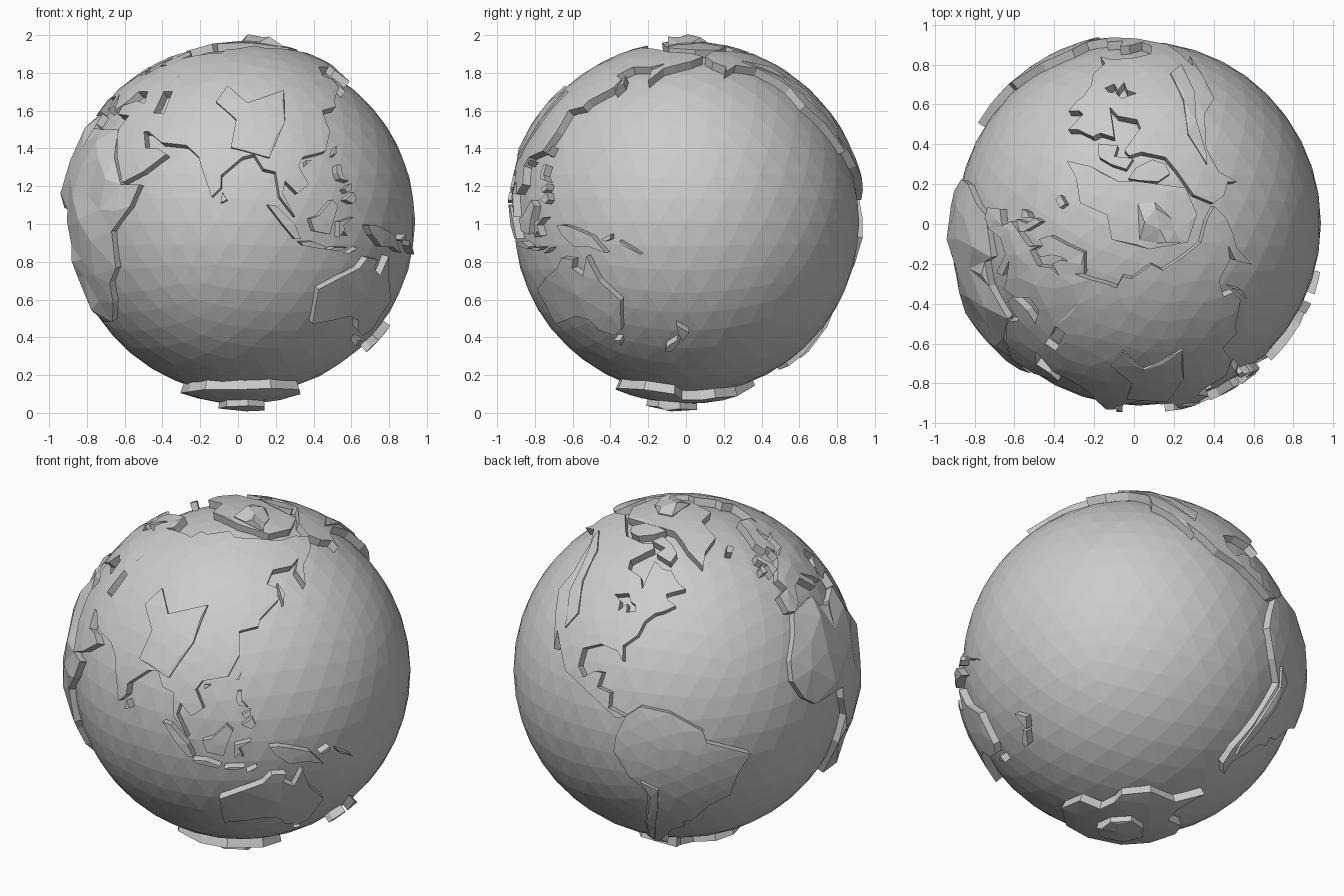
import bpy, bmesh, math, random
from mathutils import Vector
from mathutils.geometry import delaunay_2d_cdt

if "Cube" in bpy.data.objects:
    bpy.data.objects.remove(bpy.data.objects["Cube"])

random.seed(4)
CENTER = Vector((0.024, 0.003, 1.012))
SEA, LAND, BASE = 0.914, 0.957, 0.88


def direction(lon, lat):
    a, b = math.radians(lon - 87), math.radians(lat)
    return Vector((math.cos(b) * math.sin(a), -math.cos(b) * math.cos(a), math.sin(b)))


def inside(p, ring):
    """Even-odd point in polygon test."""
    hit = False
    for a, b in zip(ring, ring[1:] + ring[:1]):
        if (a.y > p.y) != (b.y > p.y) and p.x < a.x + (p.y - a.y) * (b.x - a.x) / (b.y - a.y):
            hit = not hit
    return hit


def land(name, outline, top=LAND, bump=0.0, step=0.12, lake=()):
    """Raised spherical plate with the given (longitude, latitude) outline."""
    dirs = [direction(*p) for p in outline]
    n = sum(dirs, Vector()).normalized()
    u = n.orthogonal().normalized()
    v = n.cross(u)

    def flat(d):
        t = d - n * d.dot(n)
        return Vector((t.dot(u), t.dot(v))).normalized() * n.angle(d)

    coast = [flat(d) for d in dirs]
    shore = [flat(direction(*p)) for p in lake]
    pts, edges = [], []
    for ring in (coast, shore):
        k, m = len(pts), len(ring)
        edges += [(k + i, k + (i + 1) % m) for i in range(m)]
        pts += ring
    count = len(pts)
    # interior points so the plate follows the globe
    reach = int(max(p.length for p in pts) / step) + 1
    for i in range(-reach, reach + 1):
        for j in range(-reach, reach + 1):
            p = Vector(((i + 0.5 * (j % 2)) * step, j * step * 0.87))
            p += Vector((random.uniform(-.2, .2), random.uniform(-.2, .2))) * step
            if min((p - q).length for q in pts[:count]) > step * 0.35:
                pts.append(p)
    verts, _, faces, orig, _, _ = delaunay_2d_cdt(pts, edges, [], 0, 1e-5)
    bm = bmesh.new()
    made = []
    for p, o in zip(verts, orig):
        a = p.length
        d = n if a < 1e-9 else n * math.cos(a) + (u * p.x + v * p.y) * (math.sin(a) / a)
        inner = bool(o) and min(o) >= count
        r = top + (bump * random.uniform(0.1, 1.0) if inner else 0)
        made.append(bm.verts.new(d * r))
    for f in faces:
        mid = sum((verts[i] for i in f), Vector((0, 0))) / len(f)
        if inside(mid, coast) and not (shore and inside(mid, shore)):
            bm.faces.new([made[i] for i in f])
    bmesh.ops.delete(bm, geom=[w for w in bm.verts if not w.link_faces], context='VERTS')
    # coastal cliffs running down into the sea
    rim = [e for e in bm.edges if e.is_boundary]
    out = bmesh.ops.extrude_edge_only(bm, edges=rim)
    for w in out['geom']:
        if isinstance(w, bmesh.types.BMVert):
            w.co = w.co.normalized() * BASE
    me = bpy.data.meshes.new(name)
    bm.to_mesh(me)
    bm.free()
    ob = bpy.data.objects.new(name, me)
    ob.location = CENTER
    bpy.context.collection.objects.link(ob)


# ocean
bpy.ops.mesh.primitive_ico_sphere_add(subdivisions=4, radius=SEA, location=CENTER)
bpy.context.object.name = "ocean"

# continents
land("europe", [(-9, 37), (-9, 43), (-2, 44), (-4, 48), (4, 52), (9, 54), (10, 57), (11, 54), (20, 55),
     (24, 59), (30, 60), (22, 60), (22, 63), (25, 65), (21, 64), (17, 61), (16, 57), (12, 56), (10, 59),
     (6, 58), (5, 62), (14, 67), (25, 71), (40, 67), (35, 64.5), (46, 67), (50, 58), (48, 46), (49, 41),
     (41, 41), (38, 46), (31, 46), (28, 41), (23, 38), (20, 41), (13, 45), (18, 40), (16, 38), (10, 44),
     (3, 43), (-1, 38), (-5, 36)], bump=0.01)
land("asia", [(46, 67), (60, 69), (68, 69), (70, 73), (80, 73), (104, 77), (114, 74), (140, 73), (160, 70),
     (180, 69), (190, 66), (180, 62.5), (170, 60), (163, 58), (157, 51), (156, 57), (163, 61), (155, 59),
     (142, 59), (136, 54), (141, 52), (140, 48), (130, 42), (129, 39.5), (121, 38),
     (121, 30), (117, 23), (108, 21), (106, 18), (109, 12), (105, 9),
     (101, 13), (100, 9), (104, 1.5), (99, 8), (98, 16), (94, 17), (91, 22), (87, 21), (80, 15),
     (80, 11), (77, 8), (73, 18), (72, 21), (67, 25), (57, 26), (50, 30), (48, 30), (49, 37), (54, 37),
     (53, 46), (48, 46), (50, 58)])
land("arabia", [(48, 30), (51, 24), (56, 24), (60, 22), (52, 16), (44, 12.5), (39, 21), (35, 28), (34, 31),
     (36, 36), (28, 36.5), (27, 40), (35, 42), (41, 41), (49, 41), (49, 37)])
land("africa", [(-6, 36), (10, 37), (11, 33), (20, 31), (33, 31), (37, 21), (43, 12), (51, 12), (48, 5),
     (40, -3), (40, -15), (35, -20), (33, -27), (26, -34), (18, -34), (12, -18), (13, -8), (9, 0), (9, 4),
     (-8, 4.5), (-13, 8), (-17, 15), (-16, 22), (-10, 30)], top=0.95, bump=0.03, step=0.17)
land("north_america", [(-168, 66), (-156, 71), (-128, 70), (-115, 68), (-95, 68), (-85, 69), (-82, 67),
     (-94, 60), (-92, 57), (-82, 55), (-79, 51), (-78, 58), (-77, 62), (-70, 59), (-65, 59), (-60, 54),
     (-56, 52), (-66, 50), (-65, 48), (-61, 46), (-66, 44), (-70, 43), (-74, 40), (-76, 35), (-81, 31),
     (-80, 26), (-83, 29), (-90, 30), (-97, 27), (-97, 21), (-94, 18), (-90, 21), (-87, 21), (-88, 16),
     (-83, 15), (-83, 10), (-77, 8), (-80, 7), (-85, 10), (-92, 14), (-102, 18), (-106, 23), (-112, 29),
     (-110, 23), (-117, 33), (-124, 40), (-124, 48), (-135, 58), (-150, 60), (-160, 56), (-158, 59),
     (-165, 62)],
     lake=[(-92, 47), (-85, 48.5), (-83, 46), (-80, 45), (-79, 43), (-83, 42), (-84, 45), (-87, 42), (-88, 45.5)])
land("south_america", [(-77, 8), (-72, 12), (-62, 10.5), (-51, 4), (-50, 0), (-42, -3), (-35, -6), (-39, -13),
     (-41, -22), (-48, -26), (-54, -34), (-58, -35), (-57, -38), (-62, -40), (-65, -45), (-69, -51),
     (-66, -55), (-73, -53), (-75, -47), (-73, -37), (-70, -20), (-76, -14), (-81, -5), (-80, 1)])
land("australia", [(114, -22), (122, -18), (129, -15), (132, -11.5), (137, -12), (136, -15), (140, -17.5),
     (142.5, -11), (146, -19), (153, -26), (150, -37), (146, -39), (140, -37), (137, -33), (131, -31.5),
     (124, -33), (115, -34.5)], bump=0.006, step=0.2)
land("antarctica", [(0, -70), (30, -69), (55, -67), (85, -67), (110, -66), (140, -67), (165, -71), (170, -78),
     (200, -78), (215, -75), (250, -73), (285, -73), (298, -64), (300, -74), (320, -78), (340, -72)],
     top=0.965)
land("arctic_ice", [(28, 80.5), (110, 81.5), (156, 74), (186, 72), (214, 72), (-86, 77), (-68, 76),
     (-53, 67), (-44, 60), (-39, 66), (-22, 71), (-18, 80)], top=0.957)

# high ground standing on the continents
land("central_asia_plateau", [(80, 48), (89, 40.5), (106, 46), (103, 33), (96, 20.5), (83, 24), (84.6, 34),
     (76, 41)], top=0.97)
land("andes", [(-72, -15), (-66, -18), (-67, -28), (-69, -38), (-71, -48), (-73, -45), (-72, -35),
     (-69, -21)], top=0.972)
land("rockies", [(-142, 62), (-122, 58), (-113, 47), (-105, 37), (-108, 31), (-116, 42), (-122, 52),
     (-138, 60)], top=0.967)
land("polar_plateau", [(20, -82), (60, -79), (95, -77.5), (125, -79), (160, -83), (230, -86), (330, -86)],
     top=0.998, bump=0.018)
land("arctic_ridge", [(90, 85), (130, 82), (152, 76), (165, 79), (185, 80), (230, 82), (270, 84)],
     top=0.962, bump=0.035, step=0.09)

# islands
land("britain", [(-5, 50), (1, 51), (1, 53), (-2, 57), (-4, 59), (-6, 57), (-3, 54)])
land("ireland", [(-10, 52), (-6, 52), (-6, 55), (-9, 54)])
land("iceland", [(-23, 64), (-19, 63), (-14, 65), (-18, 66.5)])
land("baffin_island", [(-80, 73), (-68, 70), (-62, 66), (-66, 62), (-78, 65), (-73, 68), (-88, 70)])
land("arctic_islands", [(-125, 72), (-118, 76), (-95, 77), (-80, 76), (-90, 73), (-105, 70), (-117, 70)])
land("sakhalin", [(142, 46), (142, 54), (144, 50)])
land("taiwan", [(120, 22), (122, 25), (121, 22)])
land("hainan", [(109, 18.5), (111, 20), (109, 20)])
land("ceylon", [(80, 6), (82, 7), (80.5, 9.5)])
land("sumatra", [(95, 5.5), (98, 5), (104, -1), (106, -5.5), (104, -5.5), (100, -1)])
land("borneo", [(109, 1), (112, 2), (117, 7), (119, 5), (117.5, 1), (116, -4), (110.5, -3)])
land("java", [(105.5, -6.5), (110, -6.3), (115, -8), (114, -8.8), (107, -7.7)])
land("sulawesi", [(119.5, -5), (119.5, 0), (125, 1.5), (121, -1), (122.5, -4.5), (121, -3)])
land("timor", [(123.5, -10.2), (127, -8.3), (126, -9.3)])
land("flores", [(116, -9), (118, -8.2), (123, -8.2), (120, -9.3)])
land("luzon", [(120, 16), (120.5, 18.5), (122, 18.5), (122, 15), (124, 13), (120.7, 13.8)])
land("visayas", [(122, 10.5), (125, 12.3), (125, 10.3), (123, 9.3)])
land("mindanao", [(122, 7), (125.5, 9.5), (126.5, 7), (125, 5.8)])
land("new_guinea", [(131, -1), (134, -1), (138, -2), (145, -4.5), (150, -10), (144, -8), (138, -8),
     (133, -4)])
land("new_britain", [(148.5, -5.7), (152, -4), (152, -5.5), (150, -6.3)])
land("solomon_islands", [(155, -6), (160, -9), (162, -10.5), (156, -7.5)])
land("tasmania", [(145, -41), (148, -41), (147, -43.5)])
land("north_island", [(173, -35), (178, -38), (175, -41.5), (174, -39)])
land("south_island", [(173, -41), (174, -42), (170, -46), (167, -46), (168, -44)])
